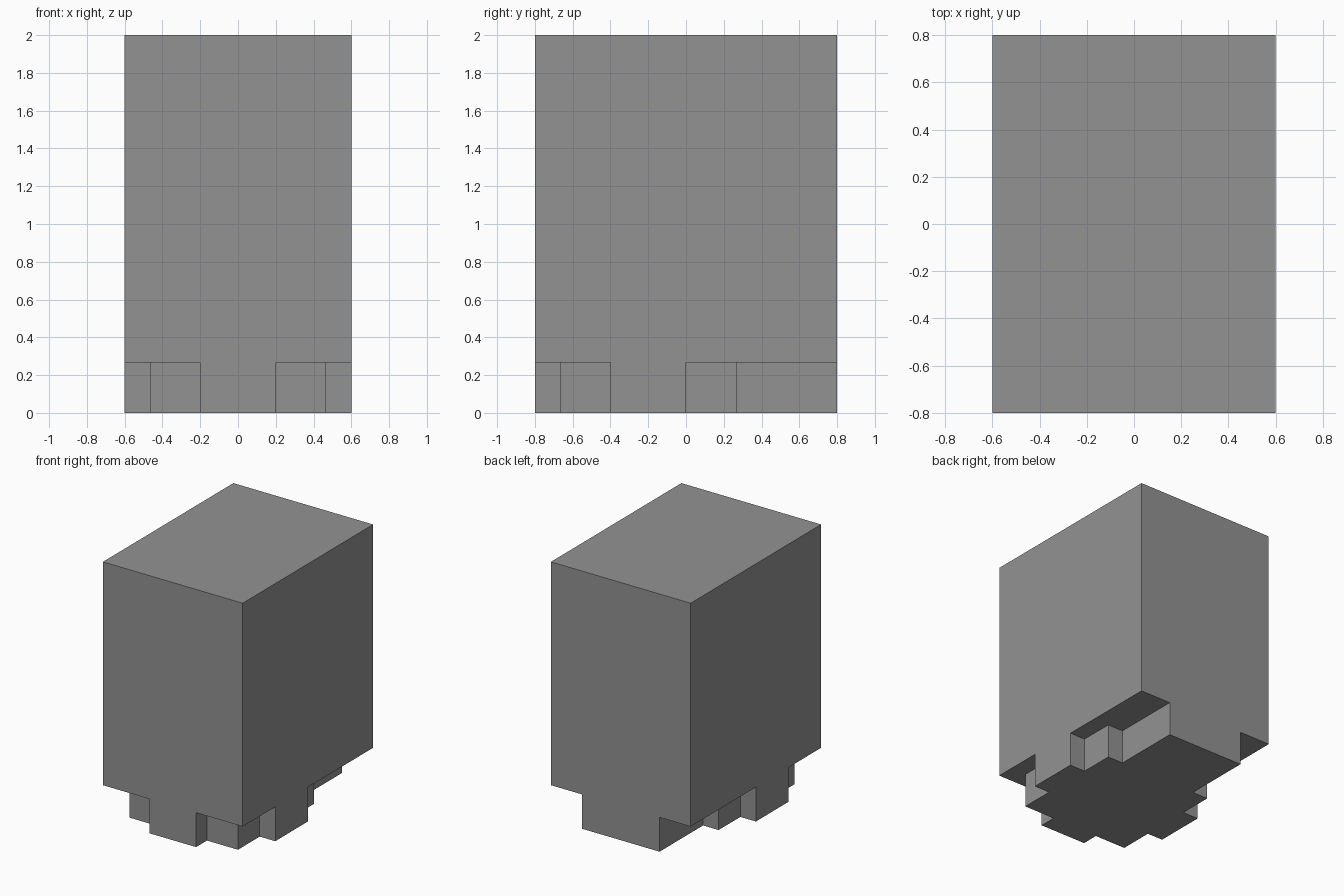
import bpy
import bmesh

cube = bpy.data.objects.get("Cube")
if cube:
    bpy.data.objects.remove(cube, do_unlink=True)

STEP = 2 / 15          # plan module
BASE_TOP = 2 * STEP
TOP = 2.0

grey = bpy.data.materials.new("mid_grey")
grey.use_nodes = True
colour = (0.29, 0.29, 0.29, 1)
grey.diffuse_color = colour
grey.node_tree.nodes["Principled BSDF"].inputs["Base Color"].default_value = colour


def prism(name, outline, bottom, top):
    """Extrude a counter-clockwise plan outline into a closed solid."""
    bm = bmesh.new()
    face = bm.faces.new([bm.verts.new((x, y, bottom)) for x, y in outline])
    result = bmesh.ops.extrude_face_region(bm, geom=[face], use_keep_orig=True)
    raised = [v for v in result["geom"] if isinstance(v, bmesh.types.BMVert)]
    bmesh.ops.translate(bm, verts=raised, vec=(0, 0, top - bottom))
    bmesh.ops.recalc_face_normals(bm, faces=bm.faces)
    mesh = bpy.data.meshes.new(name)
    bm.to_mesh(mesh)
    bm.free()
    mesh.materials.append(grey)
    obj = bpy.data.objects.new(name, mesh)
    bpy.context.collection.objects.link(obj)
    return obj


# Tall rectangular block
prism("upper_block", [(-0.6, -0.8), (0.6, -0.8), (0.6, 0.8), (-0.6, 0.8)],
      BASE_TOP, TOP)

# Stepped base: half outline from front to back, mirrored to the other side
half = [
    (0.2, -0.8), (0.2, -5 * STEP),
    (3.5 * STEP, -5 * STEP), (3.5 * STEP, -0.4),
    (0.6, -0.4), (0.6, 0),
    (3.5 * STEP, 0), (3.5 * STEP, 2 * STEP),
    (2.5 * STEP, 2 * STEP), (2.5 * STEP, 0.8),
]
prism("stepped_base", half + [(-x, y) for x, y in reversed(half)], 0, BASE_TOP)
